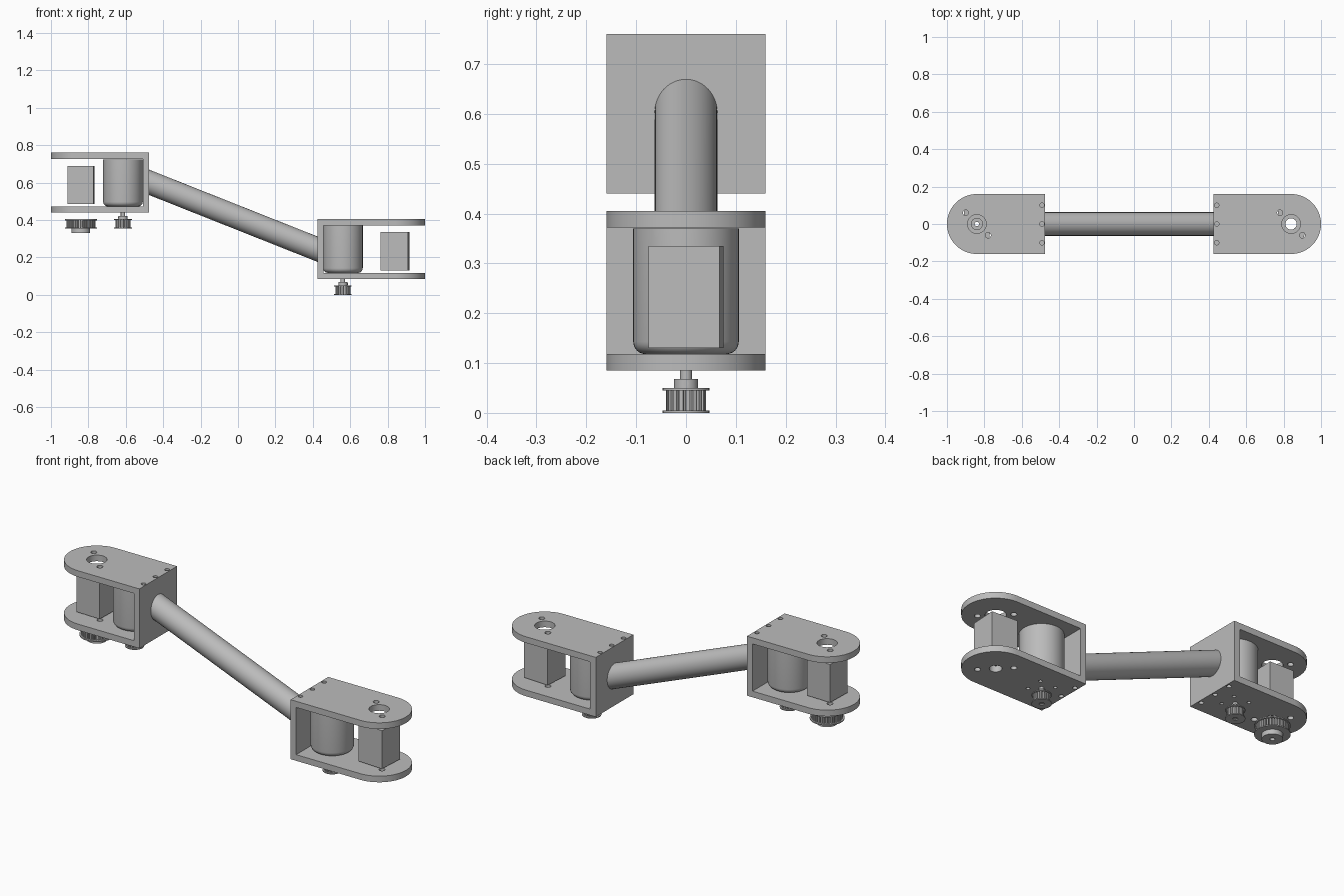
import bpy, bmesh, math
from mathutils import Matrix

if "Cube" in bpy.data.objects:
    bpy.data.objects.remove(bpy.data.objects["Cube"])

grey = bpy.data.materials.new("plain grey")
grey.use_nodes = True
tone = (0.5, 0.5, 0.5, 1)
grey.diffuse_color = tone
grey.node_tree.nodes["Principled BSDF"].inputs["Base Color"].default_value = tone


def finish(name, bm):
    bmesh.ops.remove_doubles(bm, verts=bm.verts, dist=0.0001)
    bmesh.ops.recalc_face_normals(bm, faces=bm.faces)
    mesh = bpy.data.meshes.new(name)
    bm.to_mesh(mesh)
    bm.free()
    mesh.materials.append(grey)
    obj = bpy.data.objects.new(name, mesh)
    bpy.context.collection.objects.link(obj)
    bpy.ops.object.select_all(action='DESELECT')
    obj.select_set(True)
    bpy.context.view_layer.objects.active = obj
    bpy.ops.object.shade_smooth_by_angle(angle=math.radians(32))
    return obj


def circle(x, y, r, n=32):
    return [(x + r * math.cos(2 * math.pi * i / n), y + r * math.sin(2 * math.pi * i / n))
            for i in range(n)]


def extrude(name, outlines, z0, z1, turn=0, at=(0, 0)):
    """Flat shape, with any inner outlines as holes, raised from z0 to z1."""
    curve = bpy.data.curves.new(name, 'CURVE')
    curve.dimensions, curve.fill_mode = '2D', 'BOTH'
    curve.extrude = (z1 - z0) / 2
    for pts in outlines:
        spline = curve.splines.new('POLY')
        spline.points.add(len(pts) - 1)
        for p, (x, y) in zip(spline.points, pts):
            p.co = (x, y, 0, 1)
        spline.use_cyclic_u = True
    helper = bpy.data.objects.new(name + "_outline", curve)
    bpy.context.collection.objects.link(helper)
    mesh = bpy.data.meshes.new_from_object(
        helper.evaluated_get(bpy.context.evaluated_depsgraph_get()))
    bm = bmesh.new()
    bm.from_mesh(mesh)
    bpy.data.objects.remove(helper)
    bpy.data.meshes.remove(mesh)
    bm.transform(Matrix.Translation((*at, (z0 + z1) / 2)) @ Matrix.Rotation(turn, 4, 'Z'))
    return finish(name, bm)


def lathe(name, profile, x, z, steps=48):
    """Turn (radius, height) points about a vertical axis."""
    bm = bmesh.new()
    verts = [bm.verts.new((r, 0, h)) for r, h in profile]
    edges = [bm.edges.new(pair) for pair in zip(verts, verts[1:])]
    bmesh.ops.spin(bm, geom=verts + edges, cent=(0, 0, 0), axis=(0, 0, 1),
                   angle=2 * math.pi, steps=steps)
    bm.transform(Matrix.Translation((x, 0, z)))
    return finish(name, bm)


def gear(r, depth, teeth):
    pts = []
    for i in range(teeth):
        for frac, rad in ((0, r), (0.55, r), (0.65, r - depth), (0.9, r - depth)):
            a = 2 * math.pi * (i + frac) / teeth
            pts.append((rad * math.cos(a), rad * math.sin(a)))
    return pts


HALF, THICK, HIGH, TIP = 0.16, 0.033, 0.32, 0.84


def plate(name, side, wall, z, extra, bore):
    arc = [(side * (TIP + HALF * math.cos(a)), HALF * math.sin(a))
           for a in (math.pi * (i / 32 - 0.5) for i in range(33))]
    outer = [(side * wall, -HALF)] + arc + [(side * wall, HALF)]
    holes = [circle(side * TIP, 0, bore)]
    holes += [circle(side * TIP + d, -d, 0.015, 20) for d in (-0.06, 0.06)]
    holes += [circle(side * (wall + 0.017), y, 0.012, 20) for y in (-0.1, 0, 0.1)]
    extrude(name, [outer] + holes + extra, z, z + THICK)


def joint(label, side, wall, base, motor_x, turn, width):
    # bracket: two rounded plates joined by an upright wall
    mounts = [circle(motor_x + dx, dy, 0.009, 16) for dx in (-0.045, 0.045) for dy in (-0.045, 0.045)]
    plate(label + "_lower_plate", side, wall, base, mounts, 0.03)
    plate(label + "_upper_plate", side, wall, base + HIGH - THICK, [], 0.05)
    xa, xb = side * wall, side * (wall + THICK)
    extrude(label + "_bracket_wall",
            [[(xa, -HALF), (xb, -HALF), (xb, HALF), (xa, HALF)]], base + THICK, base + HIGH - THICK)
    # bored bearing block
    w, d = width / 2, 0.071
    extrude(label + "_bearing_block", [[(-w, -d), (w, -d), (w, d), (-w, d)], circle(0, 0, 0.03)],
            base + 0.045, base + 0.25, turn, (side * TIP, 0))
    # motor can with rounded lower rim
    rim = [(0.081 + 0.025 * math.cos(a), 0.025 - 0.025 * math.sin(a))
           for a in (math.pi / 2 * i / 6 for i in range(7))]
    lathe(label + "_motor", [(0, 0.252), (0.106, 0.252)] + rim + [(0, 0)], motor_x, base + THICK)
    # shaft and small toothed pulley
    lathe(label + "_motor_shaft", [(0, 0.04), (0.012, 0.04), (0.012, -0.08), (0, -0.08)],
          motor_x, base, 24)
    z = base - 0.085
    bore = circle(0, 0, 0.012, 24)
    extrude(label + "_pulley_teeth", [gear(0.04, 0.007, 18), bore], z + 0.005, z + 0.046, 0, (motor_x, 0))
    for part, r, lo, hi in (("lower_flange", 0.047, 0, 0.005), ("upper_flange", 0.047, 0.045, 0.05),
                            ("hub", 0.024, 0.05, 0.068)):
        extrude(label + "_pulley_" + part, [circle(0, 0, r), bore], z + lo, z + hi, 0, (motor_x, 0))
    # set screw in the hub, facing the free end
    bm = bmesh.new()
    bmesh.ops.create_cone(bm, cap_ends=True, segments=16, radius1=0.005, radius2=0.005, depth=0.006)
    bm.transform(Matrix.Translation((motor_x + side * 0.023, 0, z + 0.059)) @ Matrix.Rotation(math.pi / 2, 4, 'Y'))
    finish(label + "_set_screw", bm)


joint("upper_joint", -1, 0.475, 0.44, -0.615, math.radians(-1.5), 0.14)
joint("lower_joint", 1, 0.425, 0.085, 0.561, math.radians(-3.2), 0.147)

# large output pulley under the upper joint
centre, bore = (-TIP, 0), circle(0, 0, 0.012, 24)
extrude("output_pulley_teeth", [gear(0.077, 0.008, 36), bore], 0.36, 0.4, 0, centre)
for part, r, lo, hi in (("upper_flange", 0.085, 0.399, 0.405), ("lower_flange", 0.085, 0.355, 0.361),
                        ("hub", 0.05, 0.33, 0.355)):
    extrude("output_pulley_" + part, [circle(0, 0, r, 48), bore], lo, hi, 0, centre)

# sloping round arm, its ends cut upright to sit flush in the walls
slope, left, right = -0.397, -0.48, 0.43
bm = bmesh.new()
bmesh.ops.create_cone(bm, cap_ends=True, segments=48, radius1=0.063, radius2=0.063, depth=right - left)
bm.transform(Matrix.Rotation(math.pi / 2, 4, 'Y'))
for v in bm.verts:
    x = v.co.x + (left + right) / 2
    v.co = (x, v.co.y, v.co.z * math.hypot(1, slope) + 0.413 + slope * x)
finish("arm_tube", bm)
